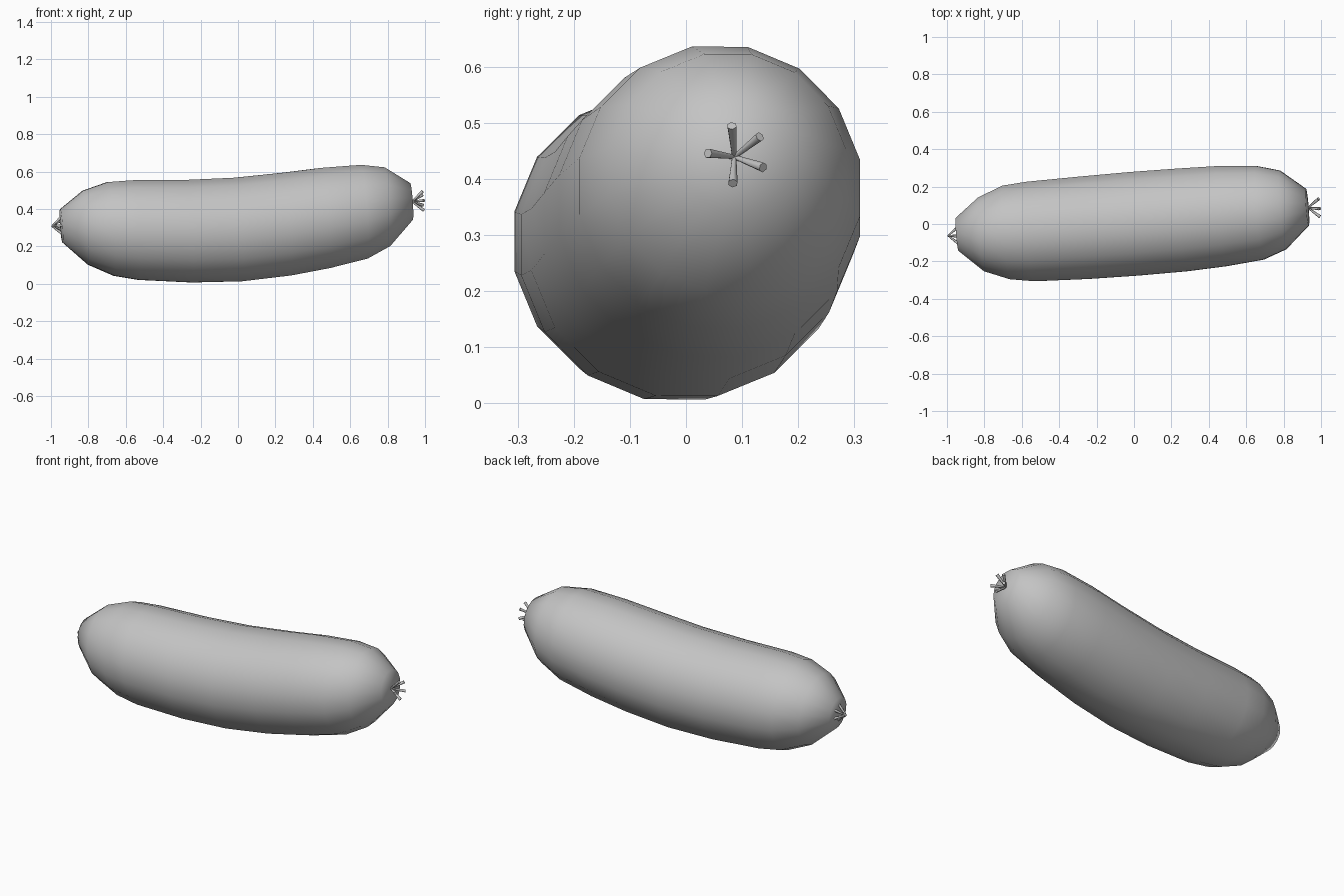
import bpy, bmesh, math
from mathutils import Vector

if "Cube" in bpy.data.objects:
    bpy.data.objects.remove(bpy.data.objects["Cube"])

grey = bpy.data.materials.new("grey")
grey.diffuse_color = (0.55, 0.55, 0.55, 1)
grey.use_nodes = True
grey.node_tree.nodes["Principled BSDF"].inputs["Base Color"].default_value = grey.diffuse_color

SIDES = 16
AXIS = Vector((1, 0.078, 0.072)).normalized()
U = Vector((0, 1, 0))
U = (U - AXIS * U.dot(AXIS)).normalized()
V = AXIS.cross(U)


def finish(bm, name, angle):
    bmesh.ops.recalc_face_normals(bm, faces=bm.faces)
    mesh = bpy.data.meshes.new(name)
    bm.to_mesh(mesh)
    bm.free()
    mesh.materials.append(grey)
    ob = bpy.data.objects.new(name, mesh)
    bpy.context.collection.objects.link(ob)
    bpy.ops.object.select_all(action='DESELECT')
    ob.select_set(True)
    bpy.context.view_layer.objects.active = ob
    bpy.ops.object.shade_smooth_by_angle(angle=math.radians(angle))


def add_ring(bm, centre, radius, sides):
    verts = []
    for i in range(sides):
        a = 2 * math.pi * (i + 0.5) / sides
        verts.append(bm.verts.new(centre + radius * (math.cos(a) * U + math.sin(a) * V)))
    return verts


# Bent casing: ring centre x, y, z and radius; all rings share one tilt
RINGS = [
    (-0.945, -0.055, 0.310, 0.090), (-0.815, -0.055, 0.300, 0.202),
    (-0.680, -0.045, 0.293, 0.256), (-0.550, -0.040, 0.287, 0.272),
    (-0.265, -0.020, 0.281, 0.280), (0.000, 0.001, 0.290, 0.283),
    (0.260, 0.022, 0.319, 0.281), (0.470, 0.042, 0.352, 0.274),
    (0.672, 0.060, 0.385, 0.256), (0.796, 0.075, 0.412, 0.215),
    (0.927, 0.090, 0.440, 0.100),
]
bm = bmesh.new()
rings = [add_ring(bm, Vector(r[:3]), r[3], SIDES) for r in RINGS]
for a, b in zip(rings, rings[1:]):
    for i in range(SIDES):
        j = (i + 1) % SIDES
        bm.faces.new((a[i], a[j], b[j], b[i]))
# End caps
for ring, row, out in ((rings[0], RINGS[0], -0.006), (rings[-1], RINGS[-1], 0.006)):
    tip = bm.verts.new(Vector(row[:3]) + AXIS * out)
    for i in range(SIDES):
        bm.faces.new((ring[i], ring[(i + 1) % SIDES], tip))
finish(bm, "sausage_casing", 60)


# Splayed strands of pinched casing at each end
def strands(name, apex, length, reach, width):
    bm = bmesh.new()
    for degrees in (100, 38, -26, -98, 178):
        a = math.radians(degrees)
        side = math.cos(a) * U + math.sin(a) * V
        start = Vector(apex)
        end = start + AXIS * length + side * reach
        d = (end - start).normalized()
        p = d.cross(AXIS).normalized()
        q = d.cross(p)
        loops = []
        for c, w in ((start, width * 0.45), (end, width)):
            loops.append([bm.verts.new(c + w * (math.cos(t) * p + math.sin(t) * q))
                          for t in [math.pi * (k + 0.5) / 3 for k in range(6)]])
        for k in range(6):
            m = (k + 1) % 6
            bm.faces.new((loops[0][k], loops[0][m], loops[1][m], loops[1][k]))
        for loop in loops:
            bm.faces.new(loop)
    finish(bm, name, 65)


strands("right_end_strands", (0.930, 0.086, 0.439), 0.061, 0.052, 0.009)
strands("left_end_strands", (-0.994, -0.062, 0.308), 0.085, 0.075, 0.010)
